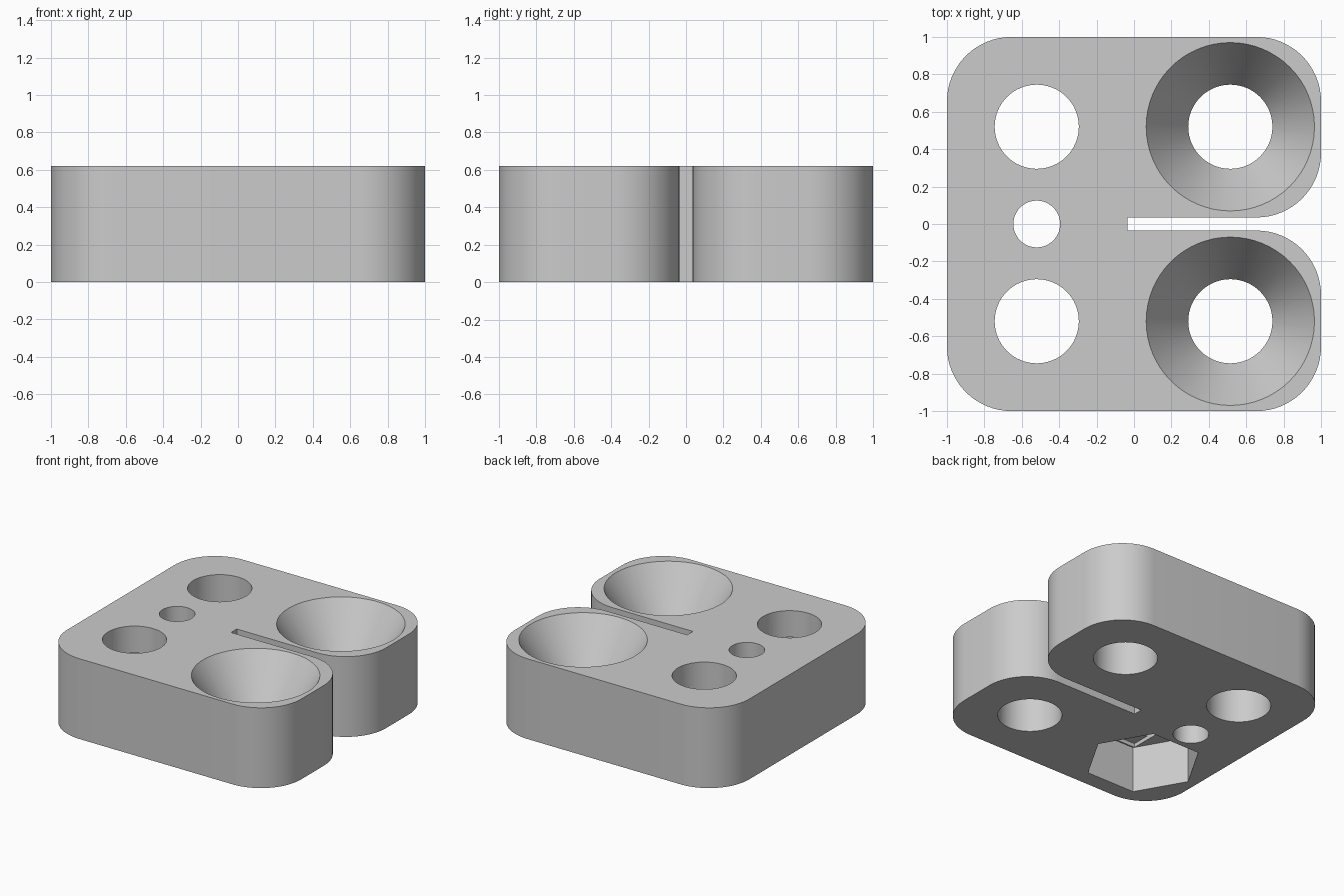
import bpy, bmesh, math
from mathutils import Vector

cube = bpy.data.objects.get("Cube")
if cube:
    bpy.data.objects.remove(cube, do_unlink=True)

HEIGHT = 0.62
HOLE_X = 0.52       # offset of the four main holes from the centre
HOLE_R = 0.225
SLOT = 0.035        # half width of the slot
CORNER = 0.345
SINK_DEPTH = 0.35
NUT_DEPTH = 0.355
STEP = 0.03

grey = bpy.data.materials.new("light grey")
grey.use_nodes = True
colour = (0.6, 0.6, 0.6, 1)
grey.diffuse_color = colour
grey.node_tree.nodes["Principled BSDF"].inputs["Base Color"].default_value = colour


def make_object(name, bm):
    bmesh.ops.recalc_face_normals(bm, faces=bm.faces)
    mesh = bpy.data.meshes.new(name)
    bm.to_mesh(mesh)
    bm.free()
    mesh.materials.append(grey)
    obj = bpy.data.objects.new(name, mesh)
    bpy.context.collection.objects.link(obj)
    return obj


def rounded_outline(corners, steps=16):
    """Round each (x, y, radius) corner of an axis-aligned outline."""
    points = []
    for i, (x, y, r) in enumerate(corners):
        p = Vector((x, y))
        if r == 0:
            points.append(p)
            continue
        before = (Vector(corners[i - 1][:2]) - p).normalized()
        after = (Vector(corners[(i + 1) % len(corners)][:2]) - p).normalized()
        centre = p + r * (before + after)
        for k in range(steps + 1):
            a = math.pi / 2 * k / steps
            points.append(centre - r * (after * math.cos(a) + before * math.sin(a)))
    return points


def lathe(name, x, y, profile, sides=64):
    """Closed solid of revolution from (radius, z) pairs."""
    bm = bmesh.new()
    rings = []
    for r, z in profile:
        angles = [math.tau * k / sides for k in range(sides)]
        rings.append([bm.verts.new((x + r * math.cos(a), y + r * math.sin(a), z))
                      for a in angles])
    for low, high in zip(rings, rings[1:]):
        for k in range(sides):
            n = (k + 1) % sides
            bm.faces.new((low[k], low[n], high[n], high[k]))
    bm.faces.new(rings[0])
    bm.faces.new(rings[-1])
    return make_object(name, bm)


def box(name, x, y, half_x, half_y, top):
    bm = bmesh.new()
    bmesh.ops.create_cube(bm, size=2)
    for v in bm.verts:
        v.co = (x + v.co.x * half_x, y + v.co.y * half_y, top if v.co.z > 0 else 0.1)
    return make_object(name, bm)


# Block with rounded corners and a slot splitting one side
half = [(1, SLOT, CORNER), (1, 1, CORNER), (-1, 1, CORNER)]
mirrored = [(x, -y, r) for x, y, r in reversed(half)]
outline = rounded_outline([(-SLOT, SLOT, 0)] + half + mirrored + [(-SLOT, -SLOT, 0)])
bm = bmesh.new()
base = bm.faces.new([bm.verts.new((p.x, p.y, 0)) for p in outline])
raised = bmesh.ops.extrude_face_region(bm, geom=[base], use_keep_orig=True)
for v in raised["geom"]:
    if isinstance(v, bmesh.types.BMVert):
        v.co.z = HEIGHT
block = make_object("clamp_block", bm)

# Holes: plain on the solid side, countersunk on the split side
cutters = [lathe("small_hole", -HOLE_X, 0, [(0.125, -1), (0.125, 1)])]
slope = (0.45 - HOLE_R) / SINK_DEPTH
for side in (-1, 1):
    y = side * HOLE_X
    cutters.append(lathe("plain_hole", -HOLE_X, y, [(HOLE_R, -1), (HOLE_R, 1)]))
    cutters.append(lathe("countersunk_hole", HOLE_X - 0.005, y,
                         [(HOLE_R, -1), (HOLE_R, HEIGHT - SINK_DEPTH),
                          (0.45 + 0.1 * slope, HEIGHT + 0.1)]))

# Hexagonal nut pocket underneath, with two shallow steps in its roof
nut = (-HOLE_X, -HOLE_X)
cutters.append(lathe("nut_pocket", *nut, [(0.41, -0.2), (0.41, NUT_DEPTH)], sides=6))
cutters.append(box("pocket_strip", *nut, 0.21, 0.345, NUT_DEPTH + STEP))
cutters.append(box("pocket_square", *nut, 0.21, 0.21, NUT_DEPTH + 2 * STEP))

bpy.context.view_layer.objects.active = block
block.select_set(True)
for cutter in cutters:
    cutter.hide_render = True
    cut = block.modifiers.new(cutter.name, "BOOLEAN")
    cut.operation = "DIFFERENCE"
    cut.solver = "EXACT"
    cut.object = cutter
    bpy.ops.object.modifier_apply(modifier=cut.name)
for cutter in cutters:
    bpy.data.objects.remove(cutter, do_unlink=True)

bpy.ops.object.shade_smooth_by_angle(angle=math.radians(25))
